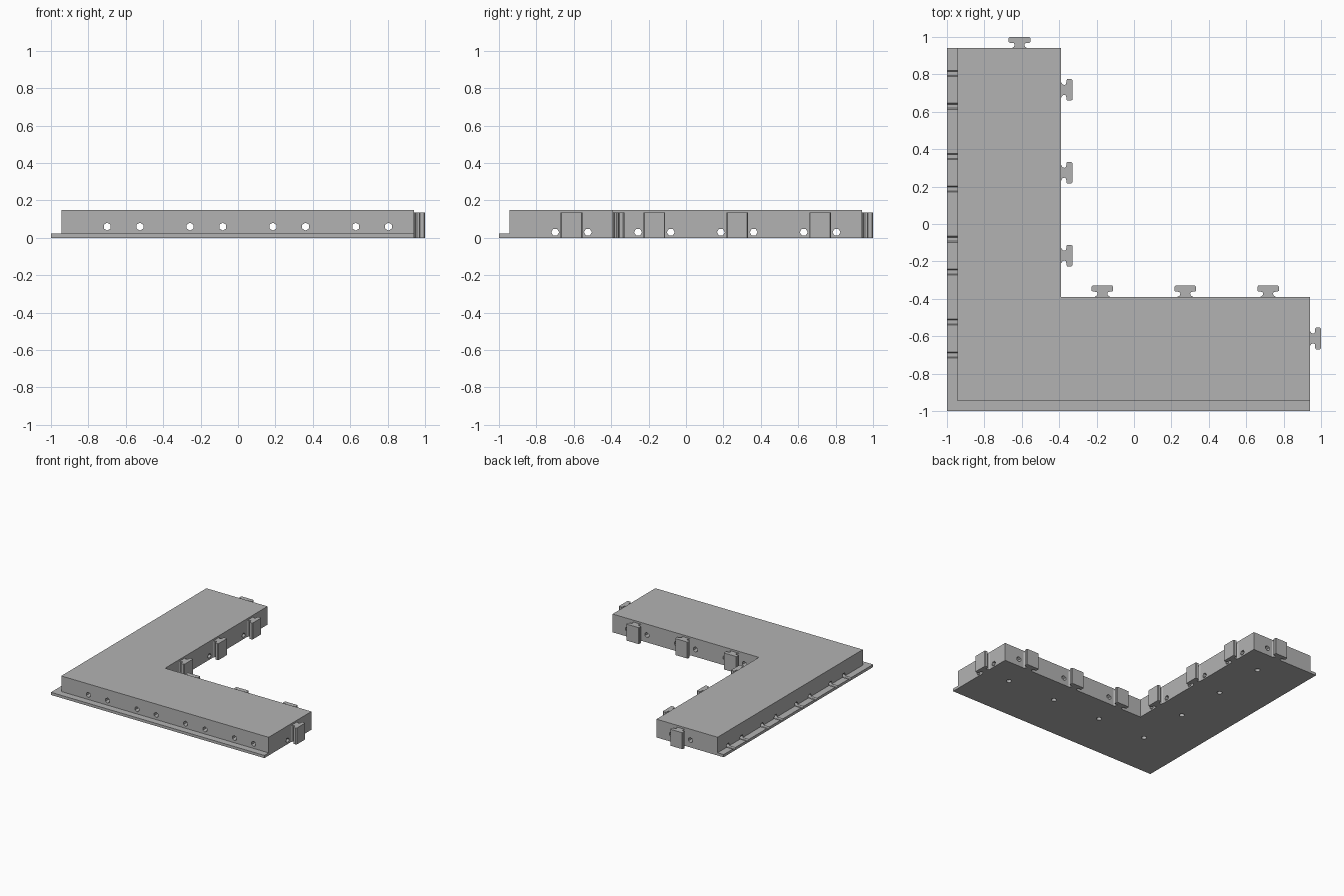
import bpy, bmesh
from math import pi
from mathutils import Matrix, Vector

cube = bpy.data.objects.get("Cube")
if cube:
    bpy.data.objects.remove(cube)

OUT, WALL, INNER, END = -1.0, -0.945, -0.39, 0.94
LEDGE_H, BODY_H, PEG_H = 0.022, 0.15, 0.135
MID, PITCH = -0.612, 0.443
STATIONS = [MID + PITCH * i for i in range(4)]
HOLE_OFFSET, HOLE_R = 0.0875, 0.021

grey = bpy.data.materials.new("plain grey")
grey.use_nodes = True
colour = (0.45, 0.45, 0.45, 1)
grey.diffuse_color = colour
grey.node_tree.nodes["Principled BSDF"].inputs["Base Color"].default_value = colour


def finish(name, bm):
    bmesh.ops.recalc_face_normals(bm, faces=bm.faces)
    mesh = bpy.data.meshes.new(name)
    bm.to_mesh(mesh)
    bm.free()
    mesh.materials.append(grey)
    obj = bpy.data.objects.new(name, mesh)
    bpy.context.collection.objects.link(obj)
    return obj


def prism(name, outline, height):
    bm = bmesh.new()
    face = bm.faces.new([bm.verts.new((x, y, 0)) for x, y in outline])
    top = bmesh.ops.extrude_face_region(bm, geom=[face])["geom"]
    verts = [v for v in top if isinstance(v, bmesh.types.BMVert)]
    bmesh.ops.translate(bm, verts=verts, vec=(0, 0, height))
    return finish(name, bm)


def add_rod(bm, centre, rotation, radius, length, sides):
    bmesh.ops.create_cone(bm, cap_ends=True, segments=sides, radius1=radius,
                          radius2=radius, depth=length,
                          matrix=Matrix.Translation(centre) @ rotation)


# L-shaped body and the thin ledge along its two outer walls
body = prism("body", [(WALL, WALL), (END, WALL), (END, INNER), (INNER, INNER),
                      (INNER, END), (WALL, END)], BODY_H)
ledge = prism("ledge", [(OUT, OUT), (END, OUT), (END, WALL), (WALL, WALL),
                        (WALL, END), (OUT, END)], LEDGE_H)

# Hexagonal wire tunnels: low ones along x, higher ones along y
tunnels = [s + d for s in STATIONS for d in (-HOLE_OFFSET, HOLE_OFFSET)]
along_x, along_y = bmesh.new(), bmesh.new()
point_up = Matrix.Rotation(pi / 2, 4, "Y")
for t in tunnels:
    add_rod(along_x, (0, t, 0.03), point_up, HOLE_R, 3, 6)
    add_rod(along_y, (t, 0, 0.06), Matrix.Rotation(pi / 2, 4, "X"), HOLE_R, 3, 6)

# Blind screw holes in the underside, on the centre line of both arms
for x, y in [(MID, s) for s in STATIONS] + [(s, MID) for s in STATIONS[1:]]:
    add_rod(along_x, (x, y, 0), Matrix(), 0.02, 0.2, 12)

cutters = [finish("tunnel_cutter_x", along_x), finish("tunnel_cutter_y", along_y)]
for part in (body, ledge):
    bpy.context.view_layer.objects.active = part
    for cutter in cutters:
        mod = part.modifiers.new("holes", "BOOLEAN")
        mod.operation = "DIFFERENCE"
        mod.solver = "EXACT"
        mod.object = cutter
        bpy.ops.object.modifier_apply(modifier=mod.name)
for cutter in cutters:
    bpy.data.objects.remove(cutter)

# T-shaped connector pegs: flared foot, narrow neck, wide head
half = [(0.042, 0), (0.029, 0.008), (0.026, 0.018), (0.031, 0.027), (0.052, 0.029),
        (0.058, 0.034), (0.058, 0.054), (0.053, 0.06)]
outline = half + [(-w, d) for w, d in reversed(half)]


def peg(name, x, y, turn):
    obj = prism(name, outline, PEG_H)
    obj.data.transform(Matrix.Translation(Vector((x, y, 0))) @ Matrix.Rotation(turn, 4, "Z"))


peg("back_end_peg", MID, END, 0)
peg("side_end_peg", END, MID, -pi / 2)
for i, s in enumerate(STATIONS[1:], 1):
    peg(f"inner_back_peg_{i}", s, INNER, 0)
    peg(f"inner_side_peg_{i}", INNER, s, -pi / 2)
